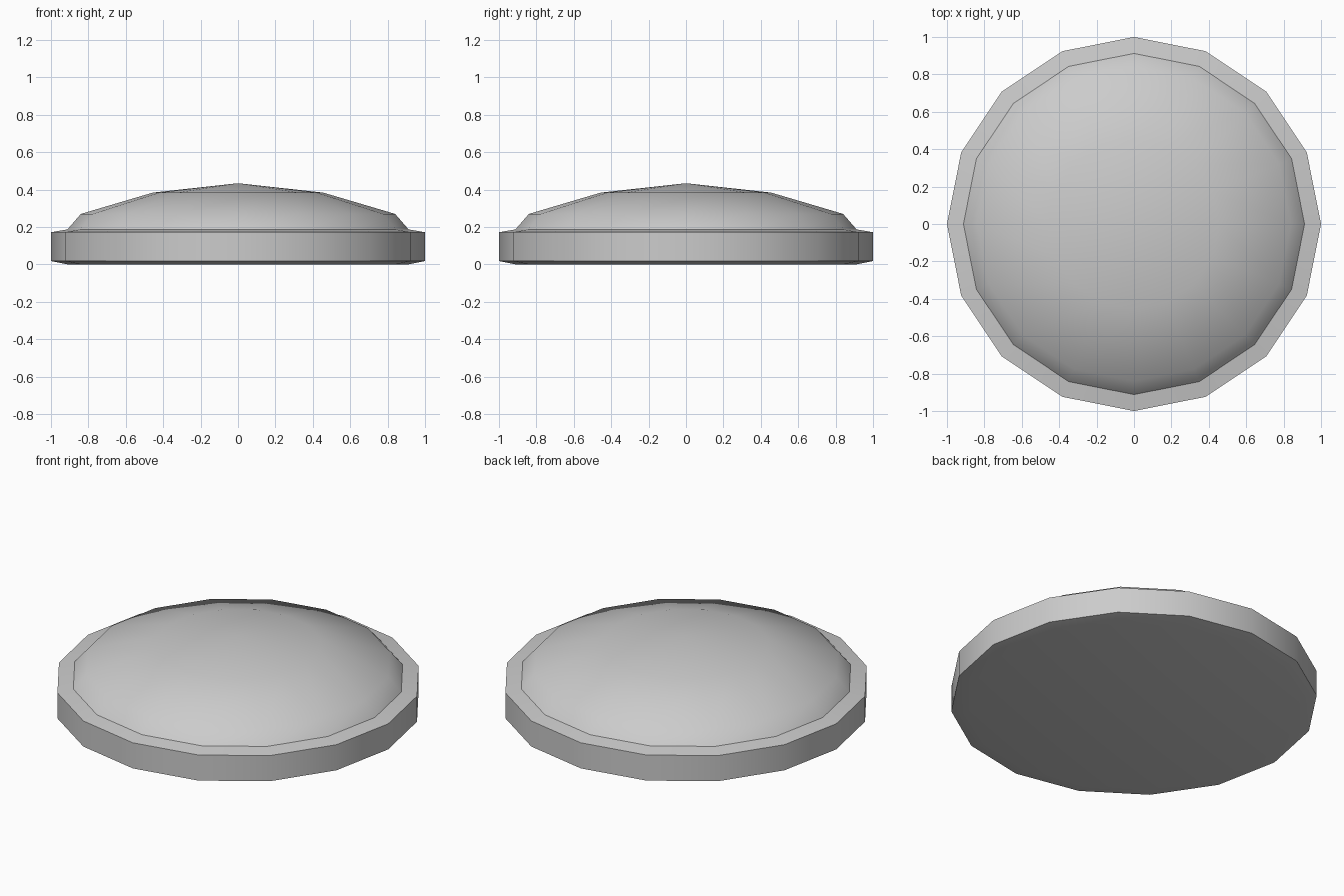
import bpy, bmesh, math

if "Cube" in bpy.data.objects:
    bpy.data.objects.remove(bpy.data.objects["Cube"])

SIDES = 16


def lathe(name, profile):
    """Revolve (radius, height) points around z; radius 0 makes a pole."""
    bm = bmesh.new()
    rings = []
    for r, z in profile:
        if r == 0:
            rings.append([bm.verts.new((0, 0, z))] * SIDES)
        else:
            rings.append([bm.verts.new((r * math.cos(2 * math.pi * i / SIDES),
                                        r * math.sin(2 * math.pi * i / SIDES), z))
                          for i in range(SIDES)])
    for a, b in zip(rings, rings[1:]):
        for i in range(SIDES):
            j = (i + 1) % SIDES
            bm.faces.new(list(dict.fromkeys((a[i], a[j], b[j], b[i]))))
    # flat underside
    bm.faces.new(rings[0][::-1])
    bmesh.ops.recalc_face_normals(bm, faces=bm.faces)
    mesh = bpy.data.meshes.new(name)
    bm.to_mesh(mesh)
    bm.free()
    obj = bpy.data.objects.new(name, mesh)
    bpy.context.collection.objects.link(obj)
    bpy.ops.object.select_all(action='DESELECT')
    obj.select_set(True)
    bpy.context.view_layer.objects.active = obj
    bpy.ops.object.shade_smooth_by_angle(angle=math.radians(35))
    return obj


# Low-poly button: bevelled underside, rim wall, narrow ledge and shallow dome
lathe("domed_button", [(0.91, 0.0), (1.0, 0.018), (1.0, 0.172), (0.912, 0.187),
                       (0.84, 0.27), (0.455, 0.384), (0, 0.434)])
